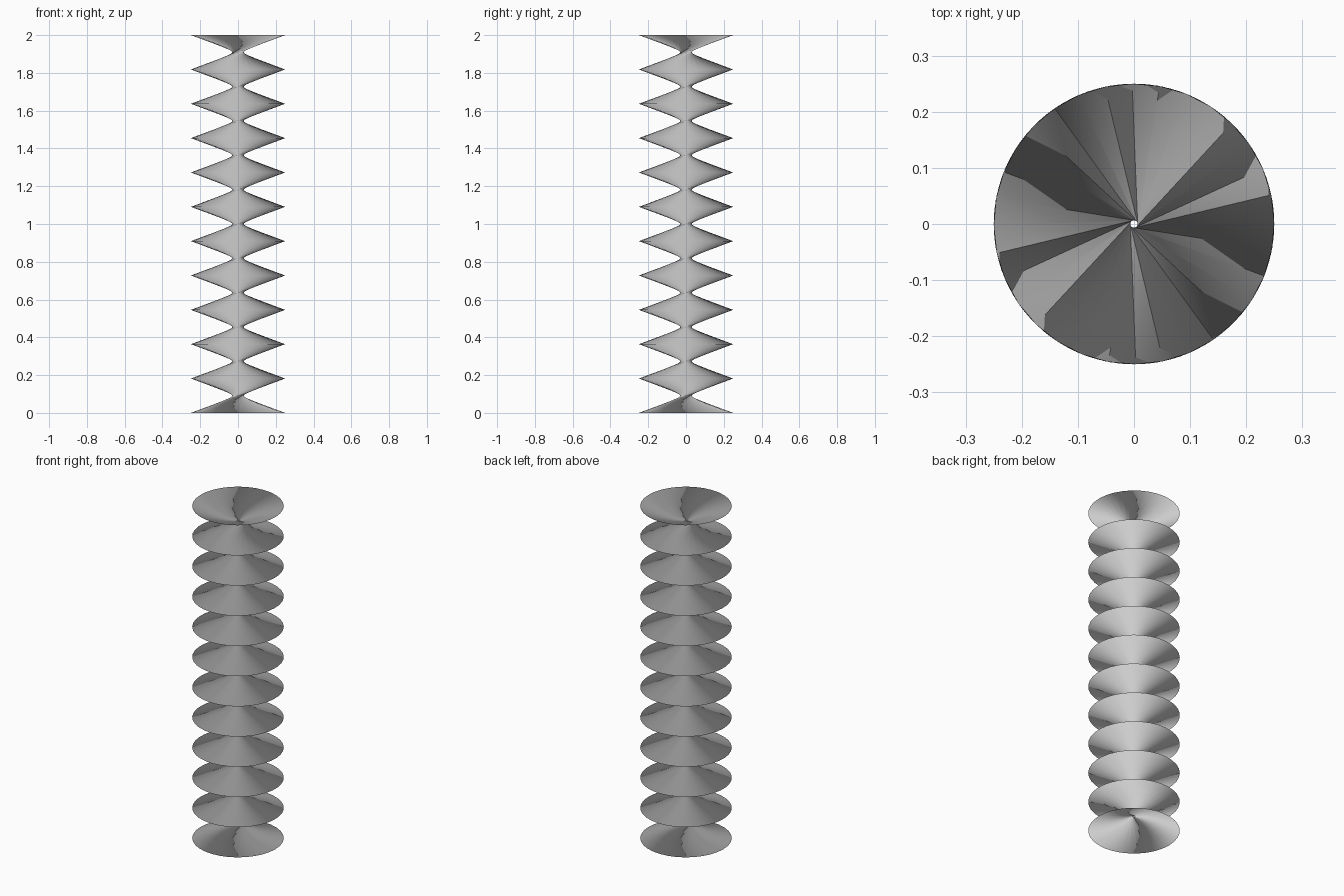
import bpy, bmesh
from math import cos, sin, tau, radians

if "Cube" in bpy.data.objects:
    bpy.data.objects.remove(bpy.data.objects["Cube"])

SIDES, SEGMENTS, RADIUS, HEIGHT = 32, 11, 0.25, 2.0
TWIST = radians(177)   # turn per segment: pinches each segment into a double cone

bm = bmesh.new()

# Rings of an open tube, each turned against the one below
rings = []
for k in range(SEGMENTS + 1):
    z = HEIGHT * k / SEGMENTS
    rings.append([bm.verts.new((RADIUS * cos(tau * i / SIDES + k * TWIST),
                                RADIUS * sin(tau * i / SIDES + k * TWIST), z))
                  for i in range(SIDES)])

# Twisted wall of quads between neighbouring rings
for low, high in zip(rings, rings[1:]):
    for i in range(SIDES):
        j = (i + 1) % SIDES
        bm.faces.new((low[i], low[j], high[j], high[i]))

for f in bm.faces:
    f.smooth = True

mesh = bpy.data.meshes.new("twisted_column")
bm.to_mesh(mesh)
bm.free()
column = bpy.data.objects.new("twisted_column", mesh)
bpy.context.collection.objects.link(column)
